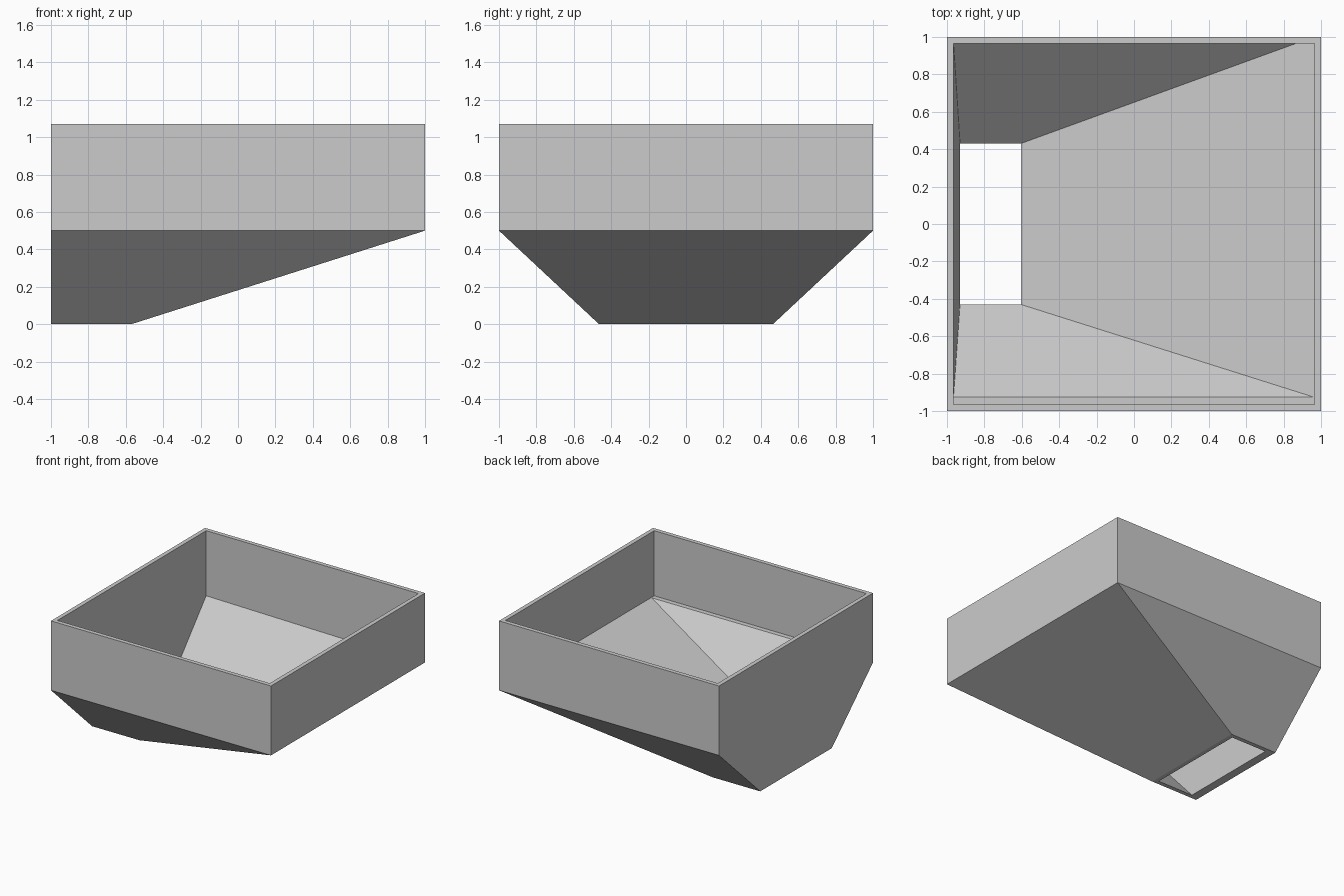
import bpy, bmesh

cube = bpy.data.objects.get("Cube")
if cube:
    bpy.data.objects.remove(cube, do_unlink=True)

TOP, JOINT, LEDGE = 1.07, 0.5, 0.535
INNER = 0.965

grey = bpy.data.materials.new("plain grey")
grey.use_nodes = True
colour = (0.6, 0.6, 0.6, 1)
grey.diffuse_color = colour
grey.node_tree.nodes["Principled BSDF"].inputs["Base Color"].default_value = colour


def ring(bm, x0, x1, y, z):
    """Rectangle of vertices: front -x, front +x, back +x, back -x."""
    return [bm.verts.new((px, py, z))
            for px, py in ((x0, -y), (x1, -y), (x1, y), (x0, y))]


def bridge(bm, a, b):
    for i in range(4):
        j = (i + 1) % 4
        bm.faces.new((a[i], a[j], b[j], b[i]))


def finish(bm, name):
    mesh = bpy.data.meshes.new(name)
    bm.to_mesh(mesh)
    bm.free()
    mesh.materials.append(grey)
    obj = bpy.data.objects.new(name, mesh)
    bpy.context.collection.objects.link(obj)


# Upright square collar with an open middle
bm = bmesh.new()
rings = [ring(bm, -r, r, r, z) for r, z in
         ((1, JOINT), (1, TOP), (INNER, TOP), (INNER, JOINT))]
for a, b in zip(rings, rings[1:]):
    bridge(bm, a, b)
finish(bm, "collar_walls")

# Off-centre funnel: outer skin, then the rim round the outlet
bm = bmesh.new()
outer = ring(bm, -1, 1, 1, JOINT)
foot = ring(bm, -1, -0.57, 0.465, 0)
outlet = ring(bm, -0.93, -0.605, 0.43, 0)
bridge(bm, foot, outer)
bridge(bm, outlet, foot)

# Inner slopes, with a thin ledge along the front wall
wall = ring(bm, -INNER, INNER, INNER, LEDGE)
front_a = bm.verts.new((-INNER, -0.925, LEDGE))
front_b = bm.verts.new((0.96, -0.925, LEDGE))
crease = bm.verts.new((0.865, INNER, 0.505))
bm.faces.new((wall[0], wall[1], front_b, front_a))
bm.faces.new((front_a, front_b, outlet[1], outlet[0]))
bm.faces.new((front_b, wall[2], crease, outlet[2], outlet[1]))
bm.faces.new((crease, wall[3], outlet[3], outlet[2]))
bm.faces.new((wall[3], front_a, outlet[0], outlet[3]))
bm.faces.new((front_b, wall[1], wall[2]))
finish(bm, "funnel")
